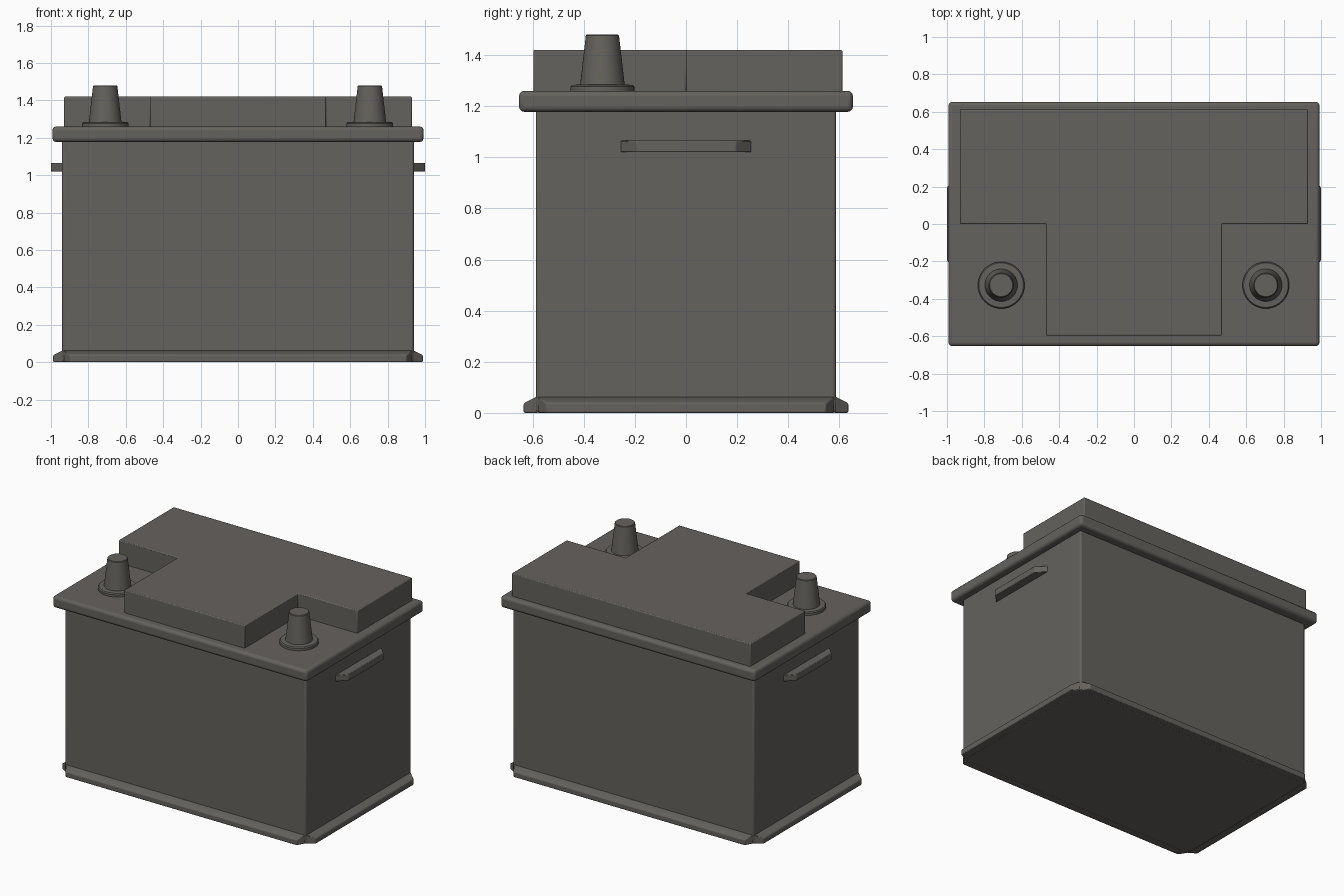
import bpy, bmesh, math

if "Cube" in bpy.data.objects:
    bpy.data.objects.remove(bpy.data.objects["Cube"])

mat = bpy.data.materials.new("dark_grey_plastic")
mat.diffuse_color = (0.130, 0.122, 0.110, 1)
mat.use_nodes = True
mat.node_tree.nodes["Principled BSDF"].inputs["Base Color"].default_value = mat.diffuse_color


def finish(name, bm, bevel=0.0, segments=3):
    """Turn a bmesh into a named object with soft rounded edges."""
    bmesh.ops.recalc_face_normals(bm, faces=bm.faces)
    me = bpy.data.meshes.new(name)
    bm.to_mesh(me)
    bm.free()
    me.materials.append(mat)
    ob = bpy.data.objects.new(name, me)
    bpy.context.collection.objects.link(ob)
    if bevel:
        mod = ob.modifiers.new("rounded_edges", 'BEVEL')
        mod.width = bevel
        mod.segments = segments
        mod.limit_method = 'ANGLE'
        mod.angle_limit = math.radians(30)
    bpy.ops.object.select_all(action='DESELECT')
    ob.select_set(True)
    bpy.context.view_layer.objects.active = ob
    bpy.ops.object.shade_smooth_by_angle(angle=math.radians(35))
    return ob


def prism(name, outline, z0, z1, bevel, segments=3):
    """Extrude a flat outline from z0 up to z1."""
    bm = bmesh.new()
    face = bm.faces.new([bm.verts.new((x, y, z0)) for x, y in outline])
    ext = bmesh.ops.extrude_face_region(bm, geom=[face])
    for v in ext["geom"]:
        if isinstance(v, bmesh.types.BMVert):
            v.co.z = z1
    return finish(name, bm, bevel, segments)


def rect(x, y):
    return [(-x, -y), (x, -y), (x, y), (-x, y)]


def ledge(name, profile, wall, angle, bevel):
    """Rib on a wall; profile points are (outward, z, half length)."""
    bm = bmesh.new()
    c, s = math.cos(angle), math.sin(angle)
    ends = []
    for side in (-1, 1):
        ring = []
        for d, z, half in profile:
            u, w = wall + d, side * half
            ring.append(bm.verts.new((u * c - w * s, u * s + w * c, z)))
        bm.faces.new(ring)
        ends.append(ring)
    a, b = ends
    n = len(a)
    for i in range(n):
        j = (i + 1) % n
        bm.faces.new((a[i], a[j], b[j], b[i]))
    return finish(name, bm, bevel, 2)


def lathe(name, profile, cx, cy, steps=40):
    """Spin a (radius, z) profile around a vertical axis."""
    bm = bmesh.new()
    verts = [bm.verts.new((cx + r, cy, z)) for r, z in profile]
    edges = [bm.edges.new(p) for p in zip(verts, verts[1:])]
    bmesh.ops.spin(bm, geom=verts + edges, cent=(cx, cy, 0), axis=(0, 0, 1),
                   angle=math.tau, steps=steps)
    bmesh.ops.remove_doubles(bm, verts=bm.verts, dist=1e-5)
    return finish(name, bm)


# Main case, overhanging lid and raised T-shaped cover
prism("case", rect(0.94, 0.587), 0.0, 1.20, 0.012)
prism("lid", rect(0.992, 0.653), 1.178, 1.26, 0.02)
cover = [(-0.47, -0.597), (0.47, -0.597), (0.47, 0.0), (0.93, 0.0),
         (0.93, 0.612), (-0.93, 0.612), (-0.93, 0.0), (-0.47, 0.0)]
prism("raised_cover", cover, 1.25, 1.42, 0.006, 2)

# Sloped hold-down ledges around the foot
for i, side in enumerate(("right", "back", "left", "front")):
    wall, half = ((0.94, 0.582), (0.587, 0.935))[i % 2]
    foot = [(-0.01, 0.0, half), (0.048, 0.0, half - 0.035),
            (0.048, 0.038, half - 0.035), (0.0, 0.062, half),
            (-0.01, 0.062, half)]
    ledge(side + "_foot_ledge", foot, wall, i * math.pi / 2, 0.006)

# Grip ledges on both ends
for side, angle in (("right", 0.0), ("left", math.pi)):
    grip = [(-0.01, 1.02, 0.265), (0.06, 1.02, 0.195),
            (0.06, 1.065, 0.195), (-0.01, 1.065, 0.265)]
    ledge(side + "_grip", grip, 0.94, angle, 0.004)

# Tapered terminal posts with flanges
post = [(0, 1.25), (0.125, 1.25), (0.125, 1.276), (0.119, 1.283),
        (0.087, 1.285), (0.065, 1.476), (0.061, 1.48), (0, 1.48)]
for side, x in (("left", -0.71), ("right", 0.705)):
    lathe(side + "_terminal", post, x, -0.327)
